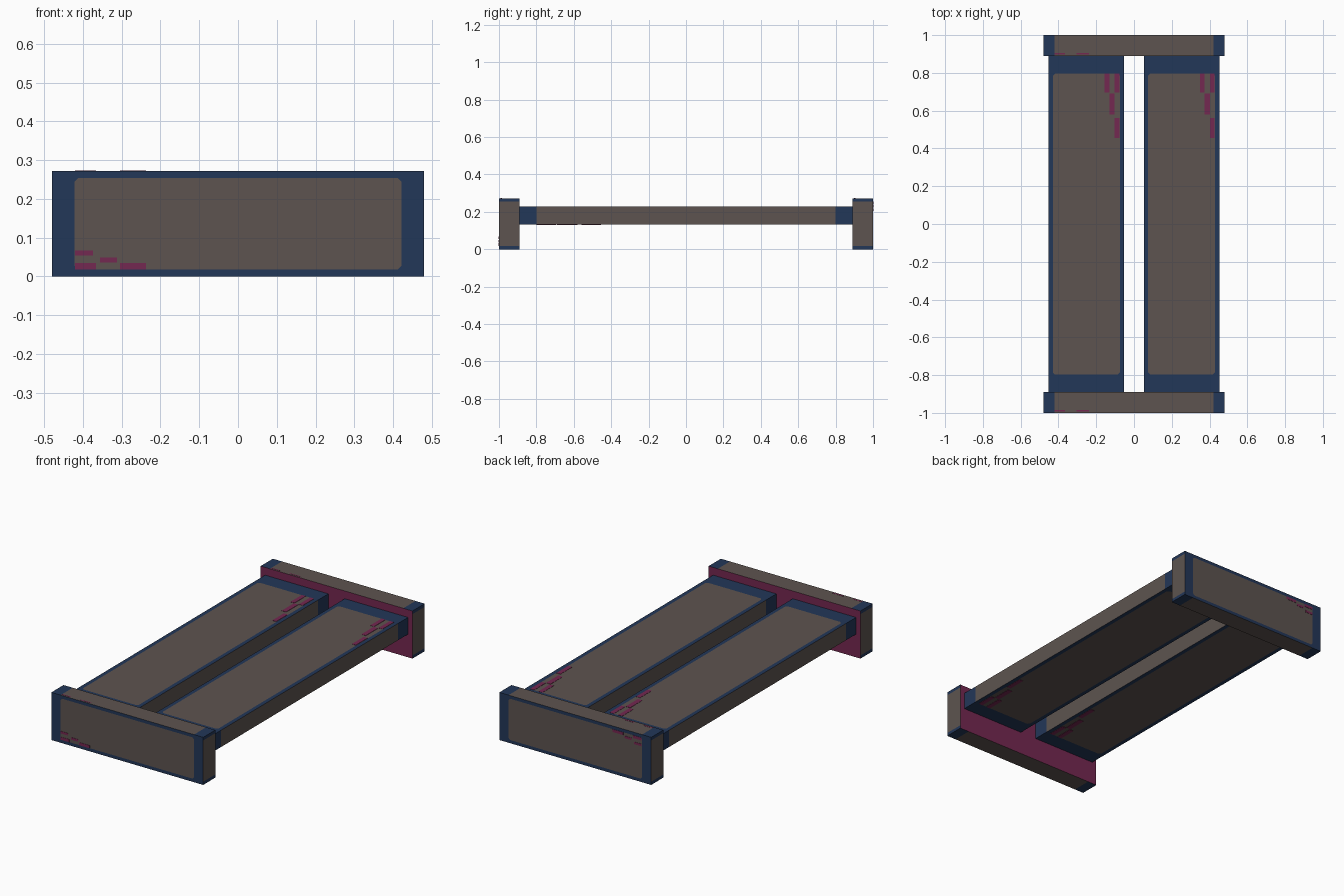
import bpy, bmesh
from mathutils import Vector, Matrix

if "Cube" in bpy.data.objects:
    bpy.data.objects.remove(bpy.data.objects["Cube"])


def material(name, rgb):
    m = bpy.data.materials.new(name)
    m.diffuse_color = (*rgb, 1)
    m.use_nodes = True
    m.node_tree.nodes["Principled BSDF"].inputs["Base Color"].default_value = m.diffuse_color
    return m


MATS = [material("navy_edge", (0.0165, 0.038, 0.098)),
        material("taupe_panel", (0.110, 0.088, 0.079)),
        material("magenta_paint", (0.175, 0.021, 0.082))]
NAVY, TAUPE, MAGENTA = range(3)


def add_box(bm, lo, hi):
    lo, hi = Vector(lo), Vector(hi)
    size = hi - lo
    mat = Matrix.Translation((lo + hi) / 2) @ Matrix.Diagonal((*size, 1))
    bmesh.ops.create_cube(bm, size=1, matrix=mat)


def finish(name, bm, location=(0, 0, 0)):
    me = bpy.data.meshes.new(name)
    bm.to_mesh(me)
    bm.free()
    for m in MATS:
        me.materials.append(m)
    ob = bpy.data.objects.new(name, me)
    ob.location = location
    bpy.context.collection.objects.link(ob)
    return ob


def panel_box(name, half, centre, a, b, panel, clip, rule):
    """Box with panel outlines cut on axes a and b, coloured by a rule."""
    bm = bmesh.new()
    add_box(bm, [-h for h in half], half)
    pa, pb = panel

    def cut(co, no):
        bmesh.ops.bisect_plane(bm, geom=bm.verts[:] + bm.edges[:] + bm.faces[:],
                               dist=1e-6, plane_co=co, plane_no=no)

    axis = [Vector((1, 0, 0)), Vector((0, 1, 0)), Vector((0, 0, 1))]
    for s in (-1, 1):
        cut(axis[a] * s * pa, axis[a])
        cut(axis[b] * s * pb, axis[b])
        # clipped panel corners
        for t in (-1, 1):
            cut(axis[a] * s * (pa - clip) + axis[b] * t * pb, axis[a] * s + axis[b] * t)
    bm.normal_update()
    for f in bm.faces:
        c = f.calc_center_median()
        in_a, in_b = abs(c[a]) < pa, abs(c[b]) < pb
        in_corner = abs(c[a]) + abs(c[b]) < pa + pb - clip
        f.material_index = rule(f.normal, in_a, in_b, in_corner)
    return finish(name, bm, centre)


# Slats: panel on top and underside, taupe sides with navy tips
def slat_rule(n, in_x, in_y, in_corner):
    if abs(n.z) > 0.5:
        return TAUPE if in_x and in_y and in_corner else NAVY
    if abs(n.x) > 0.5:
        return TAUPE if in_y else NAVY
    return NAVY


for side, s in (("left", -1), ("right", 1)):
    panel_box(side + "_slat", (0.2, 0.89, 0.048), (s * 0.252, 0, 0.18),
              0, 1, (0.177, 0.798), 0.012, slat_rule)

# End boards: panel outside, magenta inside, banded edges
for side, s in (("front", -1), ("back", 1)):
    def end_rule(n, in_x, in_z, in_corner, s=s):
        if n.y * s > 0.5:
            return TAUPE if in_x and in_z and in_corner else NAVY
        if n.y * s < -0.5:
            return MAGENTA
        inside = in_x if abs(n.z) > 0.5 else in_z
        return TAUPE if inside else NAVY
    panel_box(side + "_end_board", (0.48, 0.055, 0.136), (0, s * 0.945, 0.136),
              0, 2, (0.422, 0.118), 0.01, end_rule)

# Worn paint dashes: (u0, u1, v0, v1)
END_DASHES = [(-.42, -.374, .054, .067), (-.356, -.312, .036, .049),
              (-.42, -.366, .018, .034), (-.304, -.237, .018, .034)]
SLAT_DASHES = [(.097, .122, .695, .798), (.150, .175, .695, .798),
               (.122, .150, .58, .69), (.150, .175, .455, .56)]
T = 0.0015


def dashes(name, boxes, mid_z):
    """Dashes on one face, plus a half turn about x for the opposite face."""
    bm = bmesh.new()
    for lo, hi in boxes:
        add_box(bm, lo, hi)
        add_box(bm, (lo[0], -hi[1], 2 * mid_z - hi[2]),
                (hi[0], -lo[1], 2 * mid_z - lo[2]))
    for f in bm.faces:
        f.material_index = MAGENTA
    finish(name, bm)


dashes("end_board_dashes",
       [((u0, -1 - T, v0), (u1, -1 + T, v1)) for u0, u1, v0, v1 in END_DASHES], 0.136)
for side, cx in (("left", -0.252), ("right", 0.252)):
    dashes(side + "_slat_dashes",
           [((cx + u0, v0, 0.228 - T), (cx + u1, v1, 0.228 + T))
            for u0, u1, v0, v1 in SLAT_DASHES], 0.18)

# Thin dashes along the top edge of each end board
bm = bmesh.new()
for y in (-0.992, 0.898):
    for x0, x1 in ((-.42, -.366), (-.304, -.237)):
        add_box(bm, (x0, y, 0.272 - T), (x1, y + 0.007, 0.272 + T / 2))
for f in bm.faces:
    f.material_index = MAGENTA
finish("end_board_top_dashes", bm)
